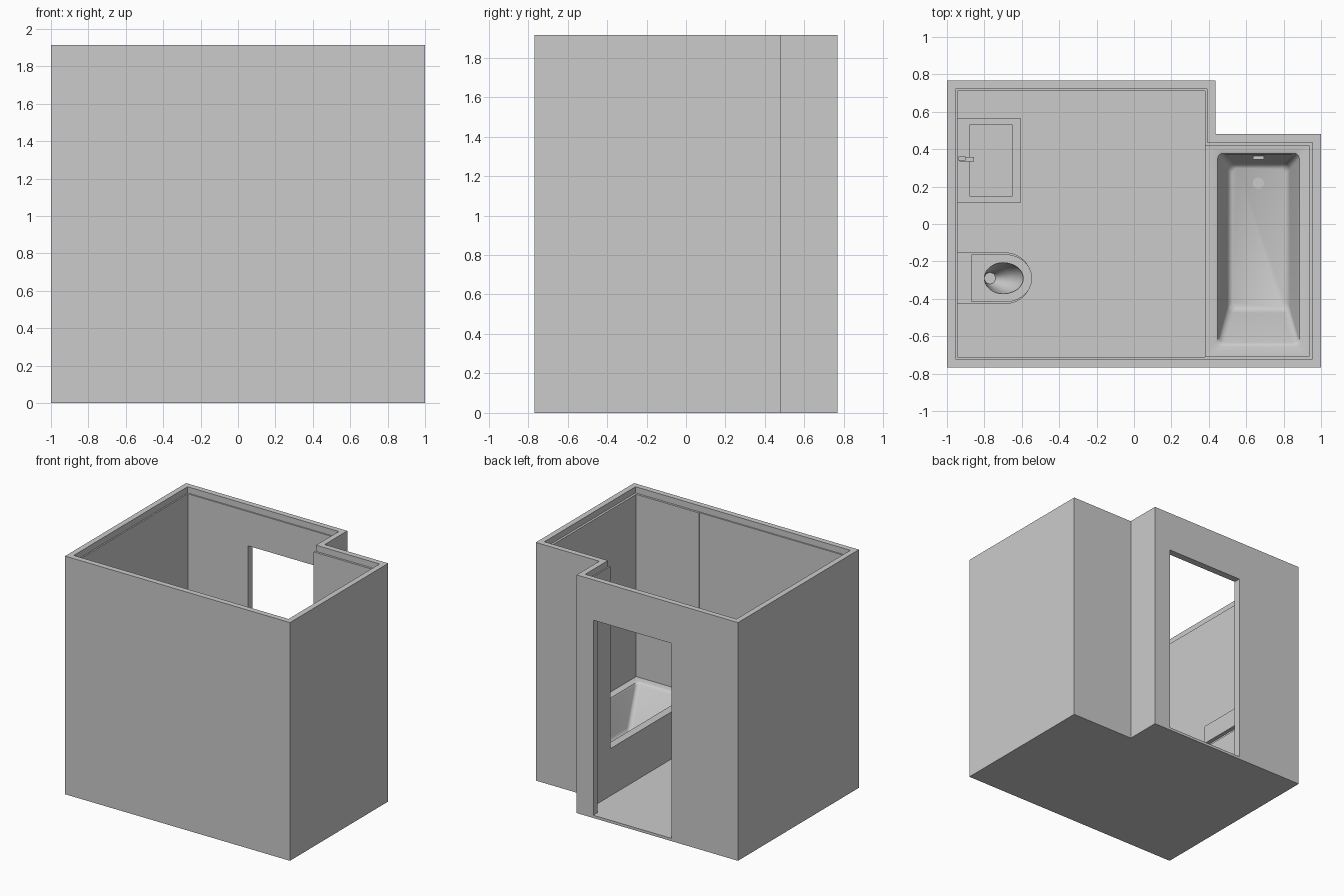
import bpy, bmesh, math

if "Cube" in bpy.data.objects:
    bpy.data.objects.remove(bpy.data.objects["Cube"])


def loft(name, loops, cap_start=True, smooth=False):
    """Skin a solid through loops of equal point count and cap the ends."""
    bm = bmesh.new()
    rows = [[bm.verts.new(p) for p in loop] for loop in loops]
    n = len(rows[0])
    for a, b in zip(rows, rows[1:]):
        for i in range(n):
            j = (i + 1) % n
            bm.faces.new((a[i], a[j], b[j], b[i]))
    if cap_start:
        bm.faces.new(rows[0][::-1])
        bm.faces.new(rows[-1])
    else:  # closed ring: join last loop back to the first
        for i in range(n):
            j = (i + 1) % n
            bm.faces.new((rows[-1][i], rows[-1][j], rows[0][j], rows[0][i]))
    bmesh.ops.recalc_face_normals(bm, faces=bm.faces)
    me = bpy.data.meshes.new(name)
    bm.to_mesh(me)
    bm.free()
    ob = bpy.data.objects.new(name, me)
    bpy.context.collection.objects.link(ob)
    if smooth:
        bpy.ops.object.select_all(action='DESELECT')
        ob.select_set(True)
        bpy.context.view_layer.objects.active = ob
        bpy.ops.object.shade_smooth_by_angle(angle=math.radians(40))
    return ob


def rect(x0, x1, y0, y1, z):
    return [(x0, y0, z), (x1, y0, z), (x1, y1, z), (x0, y1, z)]


def box(name, x0, x1, y0, y1, z0, z1):
    return loft(name, [rect(x0, x1, y0, y1, z0), rect(x0, x1, y0, y1, z1)])


def disc(name, x, y, z, r, h, n=24):
    ring = [(x + r * math.cos(2 * math.pi * i / n), y + r * math.sin(2 * math.pi * i / n))
            for i in range(n)]
    return loft(name, [[(a, b, z) for a, b in ring], [(a, b, z + h) for a, b in ring]], smooth=True)


def room(d, z):
    """Room outline moved inward by d."""
    return [(-1 + d, -.768 + d, z), (1 - d, -.768 + d, z), (1 - d, .48 - d, z),
            (.435 - d, .48 - d, z), (.435 - d, .768 - d, z), (-1 + d, .768 - d, z)]


def rrect(x0, x1, y0, y1, r, z, n=6):
    pts = []
    corners = [(x1 - r, y1 - r), (x0 + r, y1 - r), (x0 + r, y0 + r), (x1 - r, y0 + r)]
    for k, (cx, cy) in enumerate(corners):
        for i in range(n + 1):
            a = math.pi / 2 * (k + i / n)
            pts.append((cx + r * math.cos(a), cy + r * math.sin(a), z))
    return pts


def pan_loop(xb, xc, xf, hw, z, square=True, n=40):
    """Round front, square (or round) back, in plan view."""
    pts = []
    for i in range(n):
        c, s = math.cos(2 * math.pi * i / n), math.sin(2 * math.pi * i / n)
        if c < -1e-6 and square:
            k = max(abs(c), abs(s))
            c, s = c / k, s / k
        pts.append((xc + c * ((xf - xc) if c > 0 else (xc - xb)), -.29 + hw * s, z))
    return pts


# Room shell: walls, thin lining with a ledge near the top, floor
H, LEDGE, FLOOR = 1.915, 1.865, .02
shell = loft("room_shell", [room(0, 0), room(0, H), room(.045, H), room(.045, LEDGE),
                            room(.056, LEDGE), room(.056, FLOOR)])

# Doorway in the back wall
cutter = box("doorway_cutter", -.408, .287, .6, .9, .022, 1.59)
cutter.hide_render = True
mod = shell.modifiers.new("doorway", 'BOOLEAN')
mod.object, mod.operation, mod.solver = cutter, 'DIFFERENCE', 'EXACT'
bpy.context.view_layer.objects.active = shell
bpy.ops.object.modifier_apply(modifier="doorway")
bpy.data.objects.remove(cutter)

# Splash panels around the bath
box("splash_panel_side", .937, .944, -.712, .424, .40, LEDGE)
box("splash_panel_front", .38, .944, -.712, -.706, .40, LEDGE)
box("splash_panel_back", .38, .944, .418, .424, .40, LEDGE)

# Bathtub with sloping backrest
loft("bathtub", [
    rrect(.379, .944, -.712, .424, .002, FLOOR),
    rrect(.379, .944, -.712, .424, .002, .40),
    rrect(.437, .893, -.655, .388, .025, .40),
    rrect(.447, .884, -.645, .378, .03, .396),
    rrect(.455, .877, -.632, .37, .03, .38),
    rrect(.497, .832, -.475, .325, .035, .12),
    rrect(.507, .822, -.462, .315, .035, .095),
    rrect(.525, .805, -.445, .298, .03, .085)], smooth=True)
disc("bath_drain", .665, .218, .084, .03, .006)
box("bath_overflow", .635, .695, .345, .364, .325, .345)

# Wall-hung washbasin with a drawer unit below
loft("washbasin", [rect(-.945, -.607, .113, .567, .50), rect(-.945, -.607, .113, .567, .65),
                   rect(-.88, -.65, .15, .53, .65), rect(-.88, -.65, .15, .53, .57)])
box("drawer_recess", -.945, -.64, .125, .555, .45, .50)
box("lower_drawer", -.945, -.607, .113, .567, .20, .46)
disc("basin_drain", -.828, .345, .569, .01, .004, 16)
disc("tap_body", -.922, .345, .65, .014, .09, 16)
box("tap_spout", -.93, -.855, .333, .357, .715, .735)
box("tap_lever", -.938, -.90, .340, .362, .742, .75)

# Toilet pan with bowl
loft("toilet_pan", [
    pan_loop(-.945, -.72, -.62, .105, FLOOR),
    pan_loop(-.945, -.72, -.60, .115, .15),
    pan_loop(-.945, -.70, -.56, .135, .27),
    pan_loop(-.945, -.69, -.548, .138, .325),
    pan_loop(-.80, -.70, -.592, .083, .325, False),
    pan_loop(-.80, -.70, -.61, .075, .28, False),
    pan_loop(-.80, -.73, -.66, .055, .21, False),
    pan_loop(-.80, -.76, -.70, .04, .17, False),
    pan_loop(-.80, -.77, -.74, .03, .12, False)], smooth=True)

# Toilet seat ring
loft("toilet_seat", [
    pan_loop(-.87, -.69, -.545, .128, .327),
    pan_loop(-.87, -.69, -.545, .128, .345),
    pan_loop(-.80, -.70, -.592, .083, .345, False),
    pan_loop(-.80, -.70, -.592, .083, .327, False)], cap_start=False, smooth=True)
